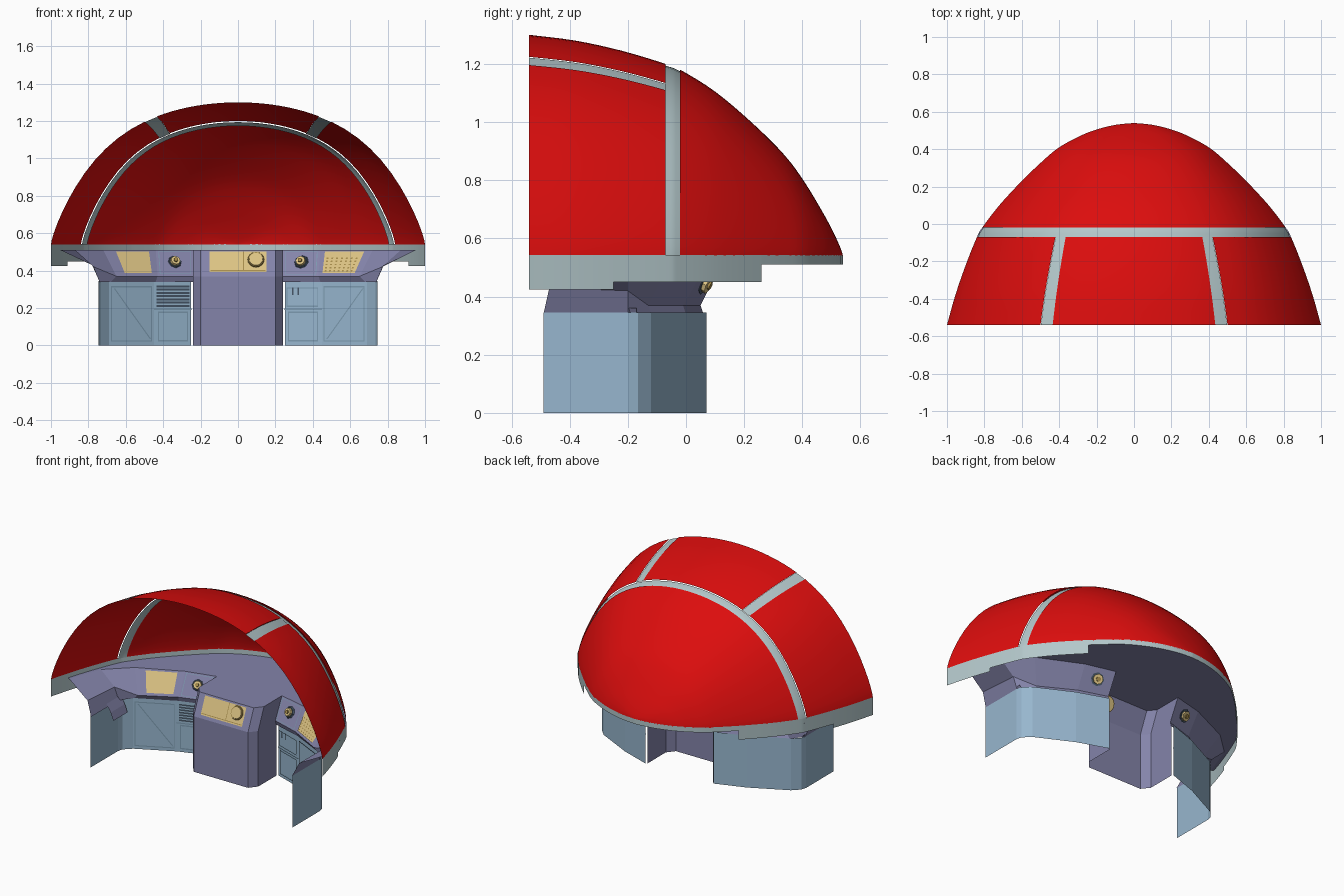
import bpy, bmesh, math
from mathutils import Vector

old = bpy.data.objects.get("Cube")
if old:
    bpy.data.objects.remove(old)


def material(name, rgb):
    m = bpy.data.materials.new(name)
    m.use_nodes = True
    m.diffuse_color = (*rgb, 1)
    m.node_tree.nodes["Principled BSDF"].inputs["Base Color"].default_value = (*rgb, 1)
    return m


RED = material("canopy red", (0.72, 0.004, 0.004))
GREY = material("frame pale grey", (0.45, 0.57, 0.59))
PURPLE = material("dash purple", (0.23, 0.23, 0.40))
BLUE = material("panel blue", (0.31, 0.47, 0.62))
DARK_BLUE = material("panel trim blue", (0.20, 0.32, 0.43))
DARK = material("vent dark", (0.06, 0.09, 0.13))
BEIGE = material("instrument beige", (0.72, 0.55, 0.23))
GOLD = material("button gold", (0.38, 0.26, 0.07))


def finish(name, bm, mat, smooth=False):
    me = bpy.data.meshes.new(name)
    bm.to_mesh(me)
    bm.free()
    ob = bpy.data.objects.new(name, me)
    bpy.context.collection.objects.link(ob)
    me.materials.append(mat)
    for p in me.polygons:
        p.use_smooth = smooth
    return ob


def sheet(name, rows, mat, outward=1, smooth=False):
    """Loft rows of points into an open sheet facing out of (or into) the cabin."""
    bm = bmesh.new()
    grid = [[bm.verts.new(p) for p in row] for row in rows]
    for a, b in zip(grid, grid[1:]):
        for i in range(len(a) - 1):
            bm.faces.new((a[i], a[i + 1], b[i + 1], b[i]))
    bmesh.ops.remove_doubles(bm, verts=bm.verts[:], dist=1e-5)
    bm.normal_update()
    ref = Vector((0, -0.4, 0.4))
    facing = sum(f.normal.dot(f.calc_center_median() - ref) * f.calc_area() for f in bm.faces)
    if facing * outward < 0:
        bmesh.ops.reverse_faces(bm, faces=bm.faces[:])
    return finish(name, bm, mat, smooth)


def mirror(p):
    return (-p[0], p[1], p[2])


# Canopy stations: y, half width, height above the rim
BASE = 0.54
STATIONS = [Vector(s) for s in (
    (-.54, 1, .76), (-.38, .955, .74), (-.22, .9, .705), (-.07, .84, .66),
    (-.02, .812, .64), (.1, .72, .565), (.23, .6, .455), (.34, .485, .345),
    (.41, .4, .25), (.47, .29, .15), (.505, .2, .085), (.53, .1, .03), (.54, 0, 0))]
LAST = len(STATIONS) - 1


def station(k):
    i = min(int(k), LAST - 1)
    t = k - i
    a, b, c, d = (STATIONS[max(0, min(LAST, j))] for j in range(i - 1, i + 3))
    m0, m1 = (c - a) / 2, (d - b) / 2
    return (b * (2*t**3 - 3*t*t + 1) + m0 * (t**3 - 2*t*t + t)
            + c * (3*t*t - 2*t**3) + m1 * (t**3 - t*t))


def station_at(y):
    lo, hi = 0, LAST
    for _ in range(30):
        mid = (lo + hi) / 2
        lo, hi = (mid, hi) if station(mid).x < y else (lo, mid)
    return lo


def span(a, b, n):
    return [a + (b - a) * i / n for i in range(n + 1)]


def canopy_patch(name, k0, k1, s0, s1, mat, inset=0.0):
    rows = []
    for k in span(k0, k1, max(3, int((k1 - k0) * 4))):
        y, w, h = station(k)
        row = []
        for ang in span(math.asin(s0), math.asin(s1), max(3, int(abs(s1 - s0) * 24))):
            s = math.sin(ang)
            up = max(0, 1 - s * s) ** (0.48 + 0.25 * abs(s) ** 3)
            row.append(((w - inset) * s, y, BASE + (h - inset) * up))
        rows.append(row)
    return sheet(name, rows, mat, smooth=True)


# Red panels and grey ribs
RIB0, RIB1 = 0.435, 0.5
canopy_patch("canopy_nose", 4, LAST, -1, 1, RED)
canopy_patch("canopy_roof_panel", 0, 3, -RIB0, RIB0, RED)
canopy_patch("canopy_cross_rib", 3, 4, -1, 1, GREY, 0.006)
for side, sign in (("left", 1), ("right", -1)):
    canopy_patch(side + "_canopy_panel", 0, 3, sign * RIB1, sign, RED)
    canopy_patch(side + "_canopy_rib", 0, 3, sign * RIB0, sign * RIB1, GREY, 0.003)

# Stepped rim under the canopy
for label, y0, y1, low in (("front", -.54, -.25, .425), ("middle", -.25, .26, .45), ("nose", .26, .54, .51)):
    ks = span(station_at(y0), station_at(y1), 20)
    line = [(station(k).y, station(k).x) for k in ks]
    for side, sign in (("left", 1), ("right", -1)):
        sheet(f"{side}_rim_{label}", [[(sign * x, y, z) for x, y in line] for z in (BASE + .003, low)],
              GREY, smooth=True)

# Dashboard cross-sections: top, panel foot and lower edge, from the arm to the centre
DECK = 0.51
HALF = [
    ((.95, -.42, DECK), (.78, -.47, .43), (.74, -.49, .34)),
    ((.87, -.20, DECK), (.77, -.20, .42), (.74, -.20, .34)),
    ((.72, -.06, DECK), (.65, -.13, .37), (.68, -.12, .34)),
    ((.44, .07, DECK), (.43, -.01, .37), (.44, 0, .34)),
    ((.24, .12, DECK), (.24, .05, .37), (.24, .06, .34)),
    ((.24, -.07, DECK), (.24, -.13, .37), (.24, -.13, .34)),
    ((.20, -.12, DECK), (.20, -.18, .37), (.20, -.18, .34))]
PATH = HALF + [tuple(mirror(p) for p in s) for s in reversed(HALF)]
sheet("dashboard", PATH, PURPLE, -1)

# Pedestal, open at the back
foot = [s[2] for s in PATH[4:-4]]
sheet("pedestal", [foot, [(x, y, 0) for x, y, z in foot]], PURPLE, -1)

# Deck between the dashboard and the rim
bm = bmesh.new()
edge = [station(k) for k in span(station_at(-.41), LAST, 36)]
loop = [s[0] for s in PATH]
loop += [(-s.y, s.x, DECK) for s in edge] + [(s.y, s.x, DECK) for s in reversed(edge[:-1])]
face = bm.faces.new([bm.verts.new(p) for p in loop])
face.normal_update()
if face.normal.z < 0:
    face.normal_flip()
bmesh.ops.triangulate(bm, faces=bm.faces[:])
finish("deck", bm, PURPLE)


def on_face(quad, u, v, lift=0.0):
    bl, br, tl, tr = (Vector(q) for q in quad)
    n = (br - bl).cross(tl - bl).normalized()
    return bl.lerp(br, u).lerp(tl.lerp(tr, u), v) + n * lift


def plate(name, quad, u0, u1, v0, v1, mat, lift=0.005, slant=0.0):
    bm = bmesh.new()
    uv = ((u0, v0), (u1, v0), (u1 + slant, v1), (u0 + slant, v1))
    bm.faces.new([bm.verts.new(on_face(quad, u, v, lift)) for u, v in uv])
    return finish(name, bm, mat)


def frame(name, quad, u0, u1, v0, v1, mat, t=0.03):
    for i, box in enumerate(((u0, u1, v0, v0 + t), (u0, u1, v1 - t, v1),
                             (u0, u0 + t, v0, v1), (u1 - t, u1, v0, v1))):
        plate(f"{name}_edge_{i + 1}", quad, *box, mat)


def dial(name, quad, u, v, radius, depth, mat, sides=16):
    bm = bmesh.new()
    bmesh.ops.create_cone(bm, cap_ends=True, segments=sides, radius1=radius, radius2=radius * .8, depth=depth)
    n = on_face(quad, u, v, 1) - on_face(quad, u, v)
    bmesh.ops.transform(bm, matrix=n.to_track_quat('Z', 'Y').to_matrix().to_4x4(), verts=bm.verts[:])
    bmesh.ops.translate(bm, vec=on_face(quad, u, v), verts=bm.verts[:])
    return finish(name, bm, mat)


def face_quad(a, b, low, high):
    return (a[low], b[low], a[high], b[high])


# Centre instruments
centre = face_quad(PATH[7], PATH[6], 1, 0)
plate("centre_display", centre, .12, .88, .14, .93, BEIGE)
plate("centre_display_strip", centre, .13, .87, .19, .22, GOLD, .007)
plate("centre_display_divider", centre, .57, .58, .22, .93, GOLD, .007)
dial("centre_dial_ring", centre, .74, .62, .052, .022, GOLD)
dial("centre_dial", centre, .74, .62, .045, .028, BEIGE)

WALL = [(.745, -.49), (.745, -.2), (.735, -.165), (.69, -.12), (.45, 0), (.25, .07)]
for side, sign in (("left", 1), ("right", -1)):
    flip = (lambda p: p) if sign > 0 else mirror
    st = [tuple(flip(p) for p in s) for s in HALF]
    pair = (lambda i: (i + 1, i)) if sign > 0 else (lambda i: (i, i + 1))

    # Side instruments
    outer = face_quad(*(st[i] for i in pair(2)), 1, 0)
    inner = face_quad(*(st[i] for i in pair(3)), 1, 0)
    if sign > 0:
        plate("left_button_board", outer, .1, .86, .1, .92, BEIGE)
        for r in range(5):
            for c in range(7):
                u, v = .15 + c * .1, .16 + r * .12
                plate(f"left_button_{r}_{c}", outer, u, u + .04, v, v + .05, GOLD, .007)
    else:
        plate("right_display", outer, .22, .86, .1, .92, BEIGE)
    frame(side + "_gauge_frame", inner, .06, .94, .06, .94, DARK_BLUE, .02)
    dial(side + "_gauge_base", inner, .5, .55, .042, .012, DARK, 8)
    dial(side + "_gauge", inner, .5, .55, .032, .04, BEIGE, 8)
    dial(side + "_gauge_knob", inner, .5, .55, .014, .055, GOLD, 12)

    # Lower blue wall
    line = [(sign * x, y) for x, y in WALL]
    sheet(side + "_lower_wall", [[(x, y, z) for x, y in line] for z in (0, .345)], BLUE)
    post = [(x, y, z) for x, y in line[3:] for z in (0, .345)]
    cols = [post[i:i + 2] for i in (0, 2, 4)]
    braced = face_quad(*(cols[i] for i in pair(0)), 0, 1)
    access = face_quad(*(cols[i] for i in pair(1)), 0, 1)

    # Braced panel and access hatch
    frame(side + "_braced_panel", braced, .04, .95, .06, .92, DARK_BLUE, .02)
    lean = .8 * sign
    plate(side + "_brace", braced, .5 - lean / 2, .53 - lean / 2, .1, .88, DARK_BLUE, .006, lean)
    frame(side + "_hatch", access, .1, .9, .06, .53, DARK_BLUE, .025)
    plate(side + "_seam", access, .0, 1, .55, .57, DARK_BLUE)
    if sign < 0:
        for i in range(7):
            v = .6 + i * .05
            plate(f"vent_slat_{i + 1}", access, .06, .94, v, v + .03, DARK)
    else:
        frame("left_locker", access, .06, .9, .6, .9, DARK_BLUE, .02)
        for i in (0, 1):
            plate(f"left_locker_latch_{i + 1}", access, .2 + i * .15, .24 + i * .15, .78, .9, DARK, .007)

    # Bracket under the arm
    sheet(side + "_arm_bracket", [[(sign * x, y, z) for y in (-.32, -.17)]
                                  for x, z in ((.745, .36), (.715, .31), (.695, .26))], PURPLE, -1)
